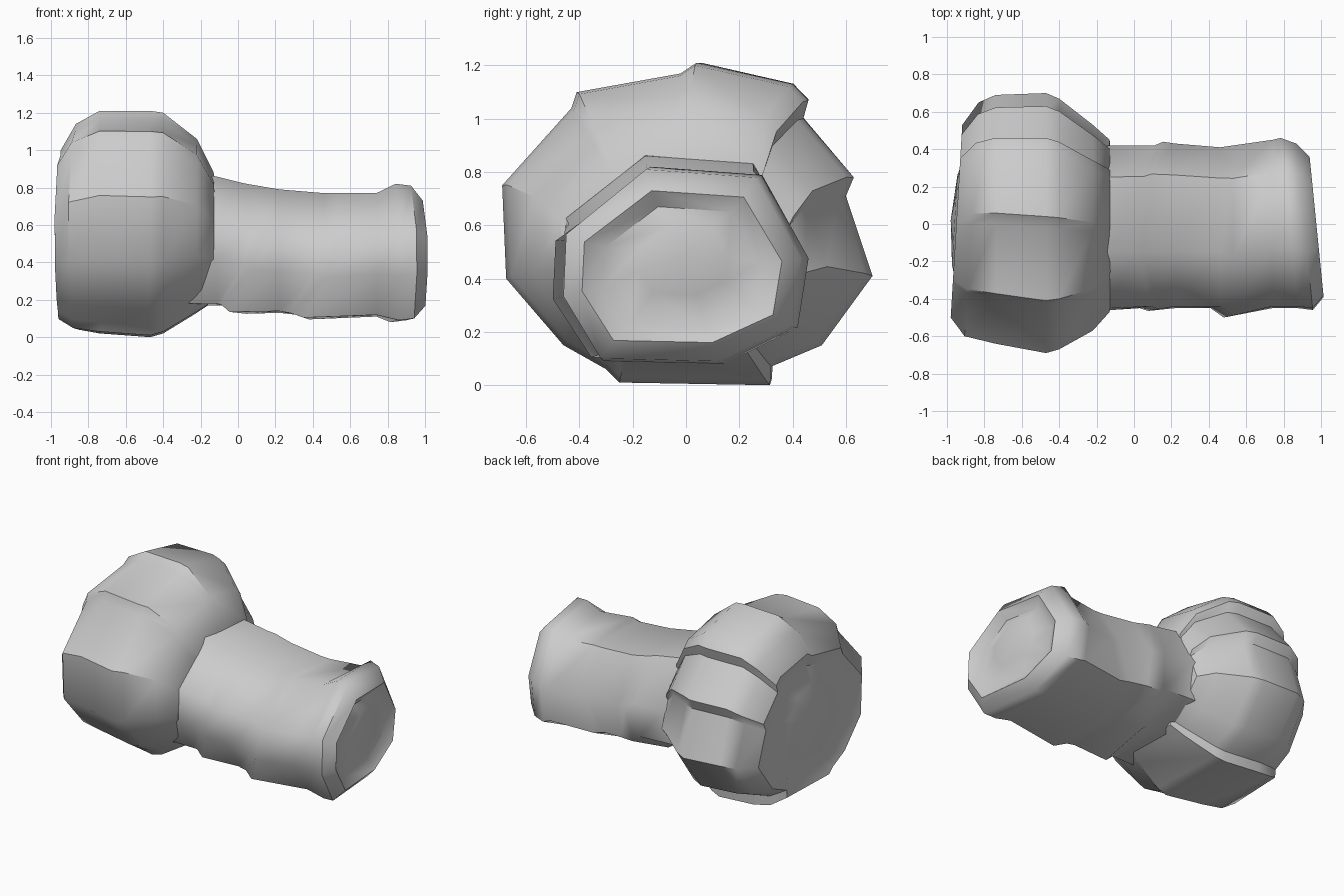
import bpy, bmesh, math

stone = bpy.data.materials.new("plain_grey")
stone.diffuse_color = (0.6, 0.6, 0.6, 1)


def normalise(pts):
    """Scale an outline into the unit box."""
    lo = [min(p[i] for p in pts) for i in (0, 1)]
    hi = [max(p[i] for p in pts) for i in (0, 1)]
    return [[(p[i] - lo[i]) / (hi[i] - lo[i]) for i in (0, 1)] for p in pts]


def loft(name, outline, rings, poles, tilt, angle, shifts={}):
    """Skin rings (x, y0, y1, z0, z1) shaped by a y-z outline; poles close the ends."""
    bm = bmesh.new()
    unit = normalise(outline)
    n = len(unit)
    loops = []
    for k, (x, y0, y1, z0, z1) in enumerate(rings):
        loop = []
        for i, (u, v) in enumerate(unit):
            y = y0 + u * (y1 - y0)
            dx = shifts[k][i] if k in shifts else 0
            loop.append(bm.verts.new((x + dx + tilt(x, y), y, z0 + v * (z1 - z0))))
        loops.append(loop)
    for a, b in zip(loops, loops[1:]):
        for i in range(n):
            j = (i + 1) % n
            bm.faces.new((a[i], a[j], b[j], b[i]))
    for loop, p in zip((loops[0], loops[-1]), poles):
        c = bm.verts.new(p)
        for i in range(n):
            bm.faces.new((loop[i], loop[(i + 1) % n], c))
    bmesh.ops.recalc_face_normals(bm, faces=bm.faces)
    mesh = bpy.data.meshes.new(name)
    bm.to_mesh(mesh)
    bm.free()
    mesh.materials.append(stone)
    ob = bpy.data.objects.new(name, mesh)
    bpy.context.collection.objects.link(ob)
    bpy.ops.object.select_all(action='DESELECT')
    ob.select_set(True)
    bpy.context.view_layer.objects.active = ob
    bpy.ops.object.shade_smooth_by_angle(angle=math.radians(angle))
    return ob


# Head: overlapping plates around the x axis, bulging cap on the left end
head_outline = [(0.04, 1.21), (0.40, 1.13), (0.46, 1.07), (0.44, 1.00), (0.63, 0.78),
                (0.60, 0.71), (0.70, 0.41), (0.51, 0.15), (0.32, 0.07), (0.315, 0.0),
                (-0.25, 0.01), (-0.30, 0.06), (-0.46, 0.15), (-0.675, 0.40),
                (-0.69, 0.75), (-0.43, 1.04), (-0.41, 1.10), (-0.02, 1.17)]
head_rings = [(-0.96, -0.22, 0.26, 0.32, 0.78),
              (-0.92, -0.36, 0.40, 0.20, 0.92),
              (-0.95, -0.50, 0.53, 0.09, 1.00),
              (-0.87, -0.60, 0.65, 0.04, 1.14),
              (-0.74, -0.64, 0.69, 0.02, 1.21),
              (-0.47, -0.69, 0.70, 0.00, 1.21),
              (-0.40, -0.67, 0.67, 0.02, 1.20),
              (-0.22, -0.57, 0.53, 0.13, 1.06),
              (-0.13, -0.47, 0.45, 0.19, 0.88)]
loft("plated_head", head_outline, head_rings, [(-0.98, 0.02, 0.55), (-0.10, 0, 0.5)],
     lambda x, y: 0.06 * y if x < -0.85 else 0, 38)

# Handle: octagonal shaft with two slanted overlapping steps and a flared, dished end
shaft_outline = [(-0.14, 0.80), (0.27, 0.77), (0.44, 0.47), (0.40, 0.22),
                 (0.13, 0.09), (-0.31, 0.10), (-0.45, 0.33), (-0.44, 0.56)]
shaft_rings = [(-0.35, -0.46, 0.42, 0.17, 0.88),
               (-0.12, -0.46, 0.42, 0.17, 0.86),
               (0.00, -0.45, 0.42, 0.165, 0.83),
               (0.045, -0.465, 0.44, 0.125, 0.82),
               (0.22, -0.45, 0.43, 0.13, 0.79),
               (0.46, -0.45, 0.41, 0.12, 0.77),
               (0.53, -0.50, 0.42, 0.095, 0.77),
               (0.74, -0.45, 0.45, 0.11, 0.77),
               (0.83, -0.45, 0.46, 0.08, 0.82),
               (0.91, -0.46, 0.43, 0.09, 0.81),
               (0.975, -0.39, 0.36, 0.16, 0.73),
               (0.93, -0.31, 0.28, 0.22, 0.67),
               (0.96, -0.18, 0.16, 0.34, 0.60)]
low_step = [0, 0.05, 0.11, 0.08, 0, -0.09, 0.03, 0.09]
mid_step = [0, 0, 0, -0.1, -0.15, -0.18, -0.05, 0]
loft("stepped_handle", shaft_outline, shaft_rings, [(-0.35, 0, 0.5), (0.975, -0.02, 0.48)],
     lambda x, y: -0.1 * y if x > 0.8 else 0, 52,
     {2: low_step, 3: low_step, 5: mid_step, 6: mid_step})
